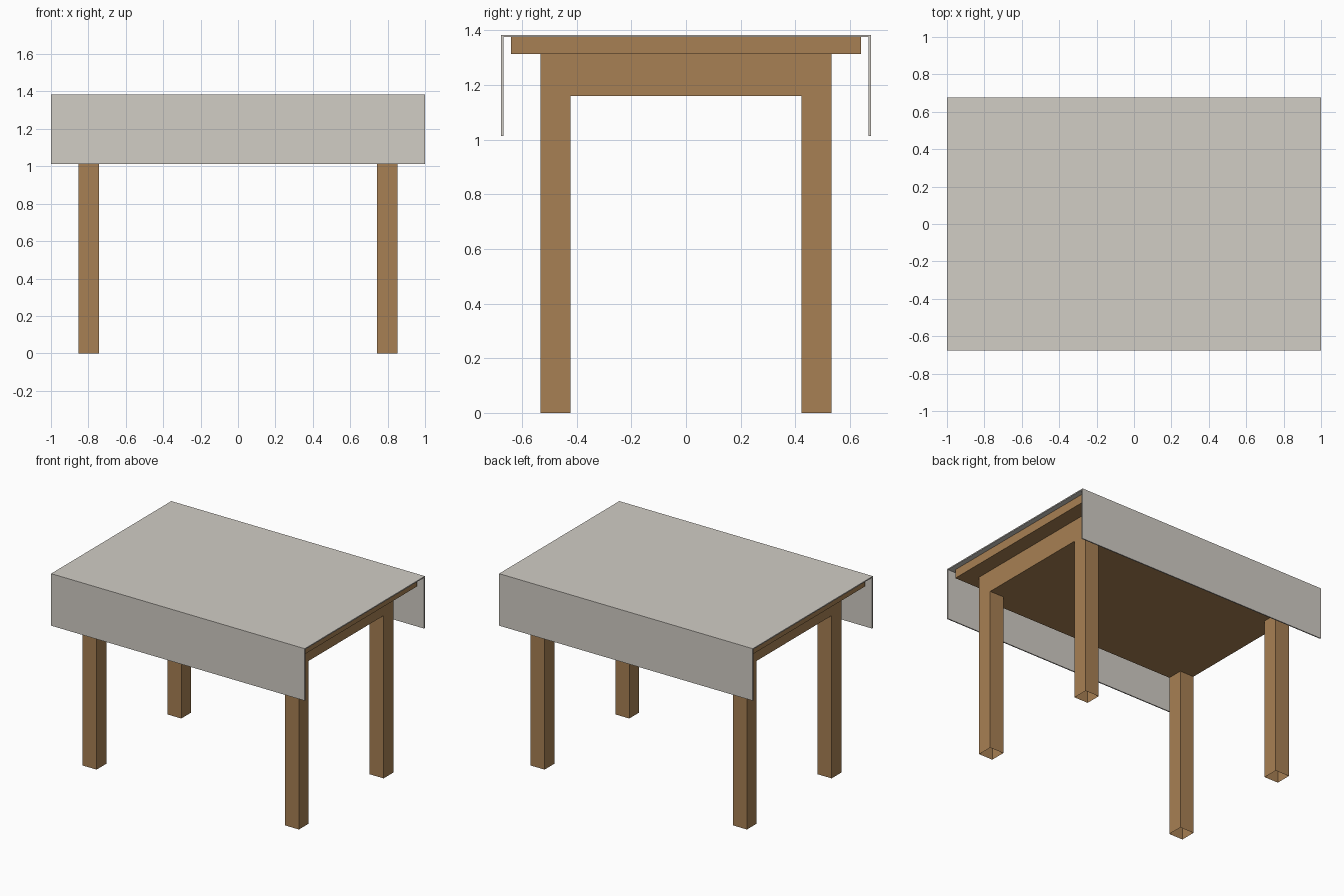
import bpy, bmesh

if "Cube" in bpy.data.objects:
    bpy.data.objects.remove(bpy.data.objects["Cube"])


def material(name, color):
    m = bpy.data.materials.new(name)
    m.diffuse_color = (*color, 1)
    m.use_nodes = True
    m.node_tree.nodes["Principled BSDF"].inputs["Base Color"].default_value = m.diffuse_color
    return m


wood = material("wood", (0.39, 0.216, 0.087))
linen = material("linen", (0.64, 0.61, 0.56))


def add_object(name, bm, mat):
    bmesh.ops.recalc_face_normals(bm, faces=bm.faces[:])
    mesh = bpy.data.meshes.new(name)
    bm.to_mesh(mesh)
    bm.free()
    mesh.materials.append(mat)
    obj = bpy.data.objects.new(name, mesh)
    bpy.context.collection.objects.link(obj)
    return obj


def box(name, lo, hi, mat, open_bottom=False):
    bm = bmesh.new()
    bmesh.ops.create_cube(bm, size=1)
    for v in bm.verts:
        v.co = [(a + b) / 2 + c * (b - a) for a, b, c in zip(lo, hi, v.co)]
    bmesh.ops.recalc_face_normals(bm, faces=bm.faces[:])
    if open_bottom:
        low = [f for f in bm.faces if f.normal.z < -0.5]
        bmesh.ops.delete(bm, geom=low, context='FACES_ONLY')
    return add_object(name, bm, mat)


LEG_X, LEG_Y, LEG_W = 0.853, 0.532, 0.11
APRON_Z, BOARD_Z, BOARD_TOP = 1.16, 1.314, 1.376
CLOTH_Y, CLOTH_LOW, CLOTH_TOP, CLOTH_T = 0.677, 1.013, 1.384, 0.008

# Four hollow legs, open at the foot, flush with the apron corners
for sx, side in ((-1, "left"), (1, "right")):
    for sy, end in ((-1, "front"), (1, "back")):
        xs = sorted((sx * LEG_X, sx * (LEG_X - LEG_W)))
        ys = sorted((sy * LEG_Y, sy * (LEG_Y - LEG_W)))
        box(f"{end}_{side}_leg", (xs[0], ys[0], 0), (xs[1], ys[1], APRON_Z),
            wood, open_bottom=True)

# Solid apron block and the overhanging table top
box("apron", (-LEG_X, -LEG_Y, APRON_Z), (LEG_X, LEG_Y, BOARD_Z), wood)
box("table_top", (-0.963, -0.64, BOARD_Z), (0.963, 0.64, BOARD_TOP), wood)

# Tablecloth: thin U profile run along the table's length
inner = CLOTH_Y - CLOTH_T
profile = [(-CLOTH_Y, CLOTH_LOW), (-CLOTH_Y, CLOTH_TOP), (CLOTH_Y, CLOTH_TOP),
           (CLOTH_Y, CLOTH_LOW), (inner, CLOTH_LOW), (inner, BOARD_TOP),
           (-inner, BOARD_TOP), (-inner, CLOTH_LOW)]
bm = bmesh.new()
section = bm.faces.new([bm.verts.new((-1, y, z)) for y, z in profile])
ext = bmesh.ops.extrude_face_region(bm, geom=[section], use_keep_orig=True)
moved = [g for g in ext["geom"] if isinstance(g, bmesh.types.BMVert)]
bmesh.ops.translate(bm, verts=moved, vec=(2, 0, 0))
add_object("tablecloth", bm, linen)
